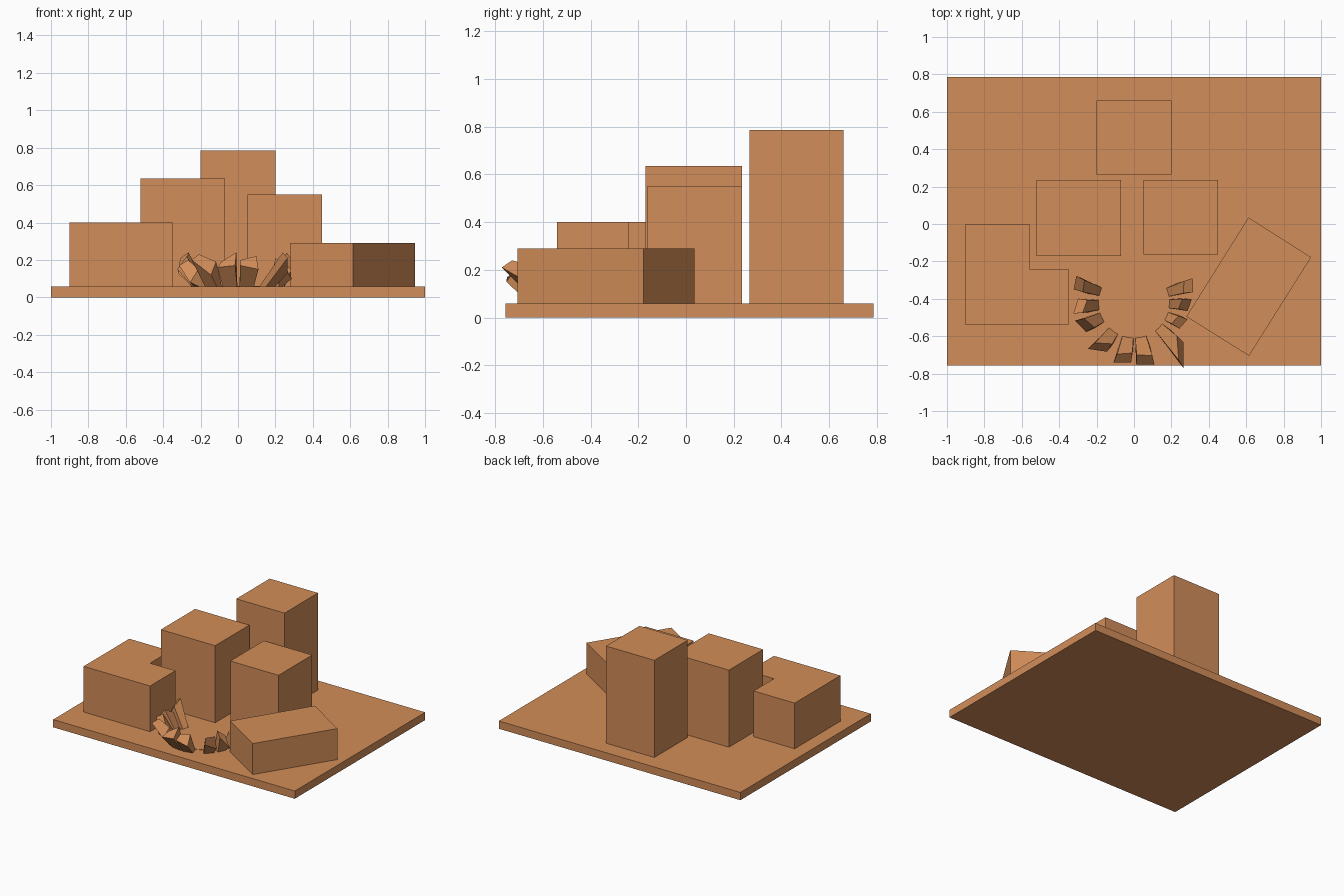
import bpy, bmesh
from math import sin, cos, radians, tau

if "Cube" in bpy.data.objects:
    bpy.data.objects.remove(bpy.data.objects["Cube"])

clay = bpy.data.materials.new("clay")
clay.diffuse_color = (0.65, 0.27, 0.1, 1)
clay.use_nodes = True
clay.node_tree.nodes["Principled BSDF"].inputs["Base Color"].default_value = clay.diffuse_color
TOP = 0.058              # top of the base slab
CX, CY = 0.0, -0.42      # centre of the round plaza


def add_object(name, bm):
    bmesh.ops.recalc_face_normals(bm, faces=bm.faces)
    mesh = bpy.data.meshes.new(name)
    bm.to_mesh(mesh)
    bm.free()
    mesh.materials.append(clay)
    ob = bpy.data.objects.new(name, mesh)
    bpy.context.collection.objects.link(ob)
    return ob


def prism(name, outline, z0, z1):
    bm = bmesh.new()
    face = bm.faces.new([bm.verts.new((x, y, z0)) for x, y in outline])
    ext = bmesh.ops.extrude_face_region(bm, geom=[face], use_keep_orig=True)
    for v in ext["geom"]:
        if isinstance(v, bmesh.types.BMVert):
            v.co.z = z1
    return add_object(name, bm)


def rect(x0, x1, y0, y1):
    return [(x0, y0), (x1, y0), (x1, y1), (x0, y1)]


def polar(deg, r, z):
    return (CX + r * cos(radians(deg)), CY + r * sin(radians(deg)), z)


# Base slab
prism("base", rect(-1, 1, -0.757, 0.785), 0, TOP)

# Building blocks
prism("back_tower", rect(-0.2, 0.2, 0.265, 0.66), TOP, 0.785)
prism("left_tower", rect(-0.52, -0.07, -0.17, 0.235), TOP, 0.635)
prism("right_tower", rect(0.05, 0.45, -0.163, 0.235), TOP, 0.55)
prism("corner_building", [(-0.9, -0.54), (-0.35, -0.54), (-0.35, -0.24),
                          (-0.56, -0.24), (-0.56, 0.0), (-0.9, 0.0)], TOP, 0.4)
prism("angled_building", [(0.28, -0.495), (0.615, -0.705),
                          (0.947, -0.178), (0.612, 0.035)], TOP, 0.29)

# Round plaza
prism("plaza", [(CX + 0.19 * cos(tau * i / 32), CY + 0.19 * sin(tau * i / 32))
                for i in range(32)], TOP - 0.01, TOP + 0.003)

# Rock shards leaning outward: angle, half width in degrees,
# tip radius and height at both ends of the top edge
shards = [
    (162, 7, 0.34, 0.33, 0.24, 0.20),
    (184, 8, 0.30, 0.33, 0.18, 0.22),
    (205, 8, 0.33, 0.30, 0.20, 0.15),
    (234, 9, 0.35, 0.30, 0.23, 0.19),
    (260, 9, 0.34, 0.32, 0.19, 0.24),
    (281, 9, 0.33, 0.35, 0.20, 0.22),
    (315, 8, 0.44, 0.34, 0.24, 0.20),
    (337, 7, 0.28, 0.30, 0.21, 0.17),
    (358, 7, 0.29, 0.31, 0.18, 0.24),
    (17, 7, 0.32, 0.34, 0.22, 0.20),
]
for i, (a, w, ra, rb, ha, hb) in enumerate(shards):
    bm = bmesh.new()
    low = [polar(a - w, 0.19, TOP), polar(a + w, 0.19, TOP),
           polar(a + w, 0.25, TOP), polar(a - w, 0.25, TOP)]
    high = [polar(a - w * 0.9, ra - 0.05, ha), polar(a + w * 0.9, rb - 0.05, hb),
            polar(a + w * 0.8, rb, hb - 0.07), polar(a - w, ra, ha - 0.03)]
    b = [bm.verts.new(p) for p in low]
    t = [bm.verts.new(p) for p in high]
    bm.faces.new(b)
    bm.faces.new(t)
    for k in range(4):
        n = (k + 1) % 4
        bm.faces.new((b[k], b[n], t[n], t[k]))
    add_object(f"rock_shard_{i + 1}", bm)
